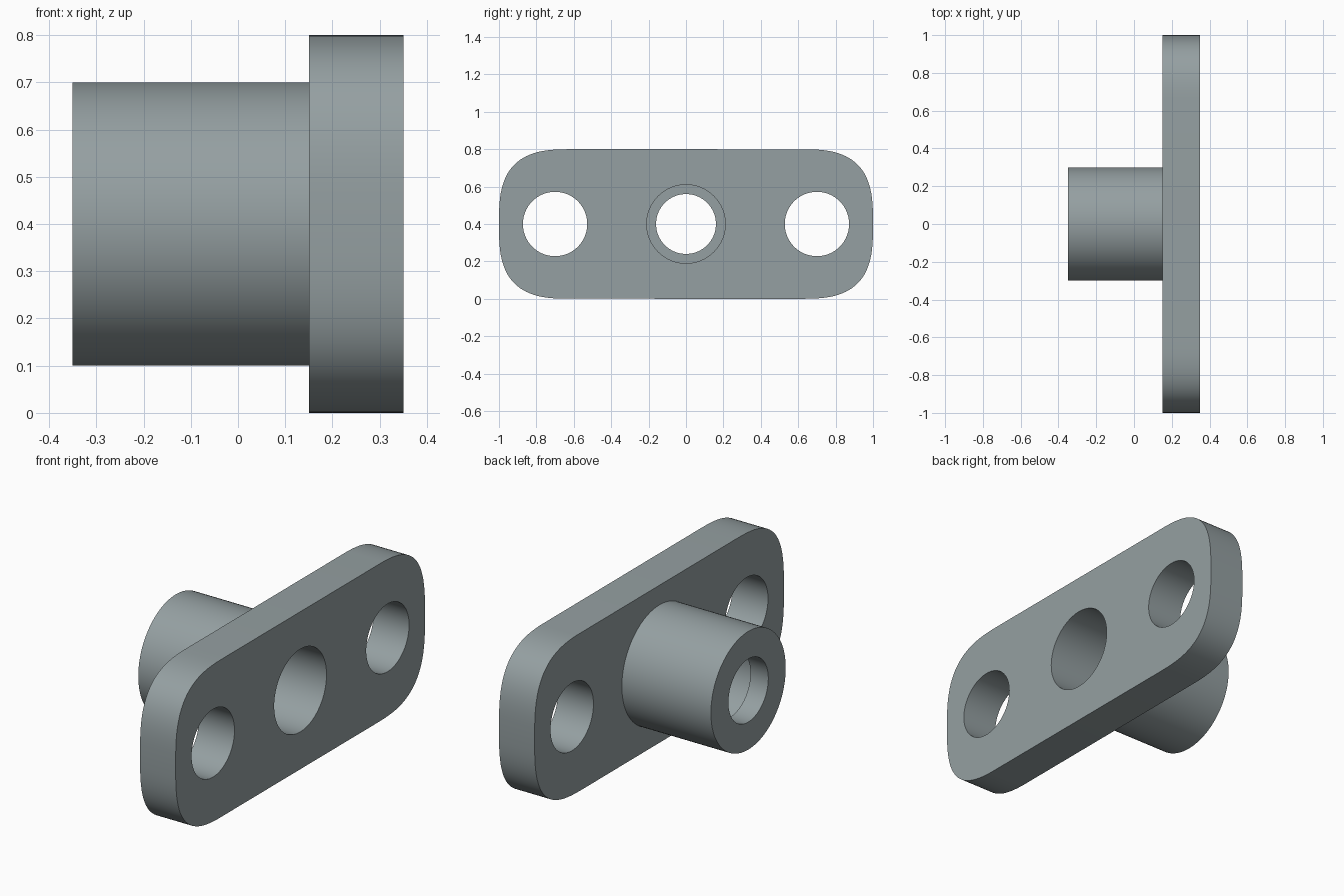
import bpy, bmesh, math

if "Cube" in bpy.data.objects:
    bpy.data.objects.remove(bpy.data.objects["Cube"])

steel = bpy.data.materials.new("grey_steel")
steel.diffuse_color = (0.30, 0.35, 0.36, 1)
steel.use_nodes = True
steel.node_tree.nodes["Principled BSDF"].inputs["Base Color"].default_value = steel.diffuse_color
MID_Z = 0.4


def circle(radius, cy=0.0, n=96):
    return [(cy + radius * math.cos(2 * math.pi * i / n),
             MID_Z + radius * math.sin(2 * math.pi * i / n)) for i in range(n)]


def soft_rectangle(half_y, half_z, corner, power=3.0, n=24):
    # rectangle with superelliptic corners
    points = []
    for q in range(4):
        sy, sz = ((1, 1), (-1, 1), (-1, -1), (1, -1))[q]
        for i in range(n):
            t = math.pi / 2 * i / n
            if q % 2:
                t = math.pi / 2 - t
            y = half_y - corner + corner * math.cos(t) ** (2 / power)
            z = half_z - corner + corner * max(math.sin(t), 0) ** (2 / power)
            points.append((sy * y, MID_Z + sz * z))
    return points


def extruded(name, outline, holes, x0, x1, skip_inner=()):
    # plate along x with through holes
    bm = bmesh.new()
    edges = []
    for loop in [outline] + holes:
        verts = [bm.verts.new((x0, y, z)) for y, z in loop]
        edges += [bm.edges.new((verts[i - 1], verts[i])) for i in range(len(verts))]
    bmesh.ops.triangle_fill(bm, edges=edges, use_beauty=True, use_dissolve=False)
    result = bmesh.ops.extrude_face_region(bm, geom=bm.faces[:], use_keep_orig=True)
    moved = [v for v in result["geom"] if isinstance(v, bmesh.types.BMVert)]
    bmesh.ops.translate(bm, verts=moved, vec=(x1 - x0, 0, 0))
    bmesh.ops.recalc_face_normals(bm, faces=bm.faces[:])
    finish(name, bm)


def revolved(name, profile, n=96):
    # closed (x, radius) profile turned around the x axis
    bm = bmesh.new()
    rings = [[bm.verts.new((x, y, z)) for y, z in circle(r, 0, n)] for x, r in profile]
    for a, b in zip(rings, rings[1:]):
        for i in range(n):
            bm.faces.new((a[i - 1], a[i], b[i], b[i - 1]))
    bmesh.ops.recalc_face_normals(bm, faces=bm.faces[:])
    finish(name, bm)


def finish(name, bm):
    mesh = bpy.data.meshes.new(name)
    bm.to_mesh(mesh)
    bm.free()
    mesh.materials.append(steel)
    obj = bpy.data.objects.new(name, mesh)
    bpy.context.collection.objects.link(obj)
    bpy.ops.object.select_all(action='DESELECT')
    obj.select_set(True)
    bpy.context.view_layer.objects.active = obj
    bpy.ops.object.shade_smooth_by_angle(angle=math.radians(30))


# mounting flange with two bolt holes and the centre bore
extruded("flange", soft_rectangle(1.0, 0.4, 0.4),
         [circle(0.21), circle(0.172, 0.7), circle(0.172, -0.7)], 0.15, 0.35)

# hollow boss with a narrower lip at its free end
revolved("boss", [(0.15, 0.30), (-0.35, 0.30), (-0.35, 0.16),
                  (-0.25, 0.16), (-0.25, 0.21), (0.15, 0.21)])
